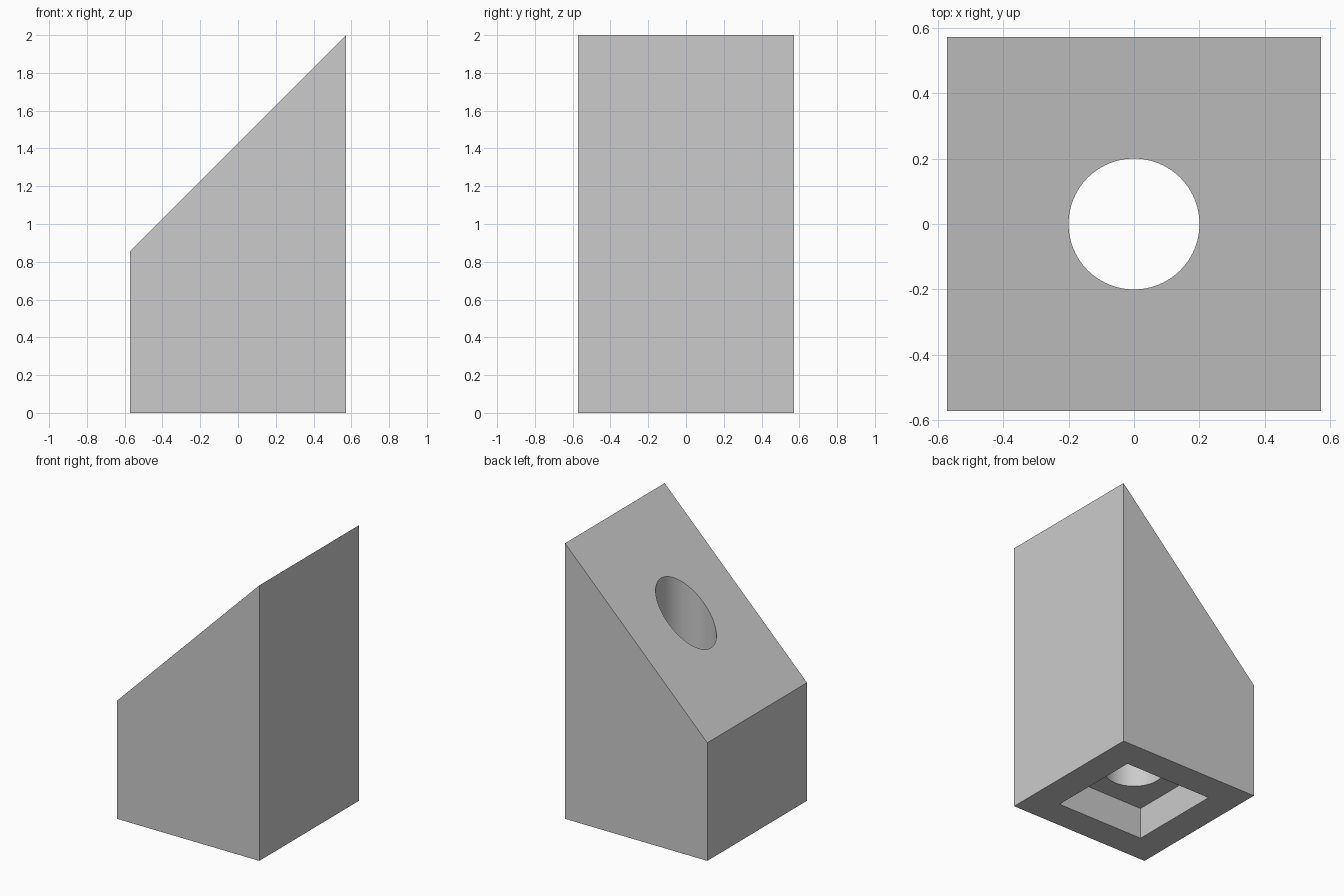
import bpy
import bmesh
import math

default = bpy.data.objects.get("Cube")
if default:
    bpy.data.objects.remove(default, do_unlink=True)

HALF = 4 / 7            # half width of the square footprint
LOW, HIGH = 6 / 7, 2.0  # heights of the two ends of the slope
HOLE_RADIUS = 0.2
POCKET_HALF, POCKET_DEPTH = 0.355, 0.23

grey = bpy.data.materials.new("grey")
grey.use_nodes = True
colour = (0.6, 0.6, 0.6, 1)
grey.diffuse_color = colour
grey.node_tree.nodes["Principled BSDF"].inputs["Base Color"].default_value = colour


def add_object(name, bm):
    bmesh.ops.recalc_face_normals(bm, faces=bm.faces)
    mesh = bpy.data.meshes.new(name)
    bm.to_mesh(mesh)
    bm.free()
    mesh.materials.append(grey)
    obj = bpy.data.objects.new(name, mesh)
    bpy.context.collection.objects.link(obj)
    return obj


def cut(target, cutter):
    """Subtract the cutter from the target, then discard it."""
    cutter.hide_render = True
    mod = target.modifiers.new(cutter.name, 'BOOLEAN')
    mod.operation = 'DIFFERENCE'
    mod.solver = 'EXACT'
    mod.object = cutter
    bpy.context.view_layer.objects.active = target
    bpy.ops.object.modifier_apply(modifier=mod.name)
    bpy.data.objects.remove(cutter, do_unlink=True)


# Sloped block: a side profile extruded from front to back
bm = bmesh.new()
profile = [(-HALF, 0), (HALF, 0), (HALF, HIGH), (-HALF, LOW)]
face = bm.faces.new([bm.verts.new((x, -HALF, z)) for x, z in profile])
ext = bmesh.ops.extrude_face_region(bm, geom=[face])
bmesh.ops.translate(bm, vec=(0, 2 * HALF, 0),
                    verts=[v for v in ext["geom"] if isinstance(v, bmesh.types.BMVert)])
block = add_object("sloped_block", bm)

# Square pocket in the underside
bm = bmesh.new()
bmesh.ops.create_cube(bm, size=2)
bmesh.ops.scale(bm, vec=(POCKET_HALF, POCKET_HALF, POCKET_DEPTH), verts=bm.verts)
cut(block, add_object("pocket_cutter", bm))

# Round vertical hole through the middle
bm = bmesh.new()
bmesh.ops.create_cone(bm, cap_ends=True, segments=96, radius1=HOLE_RADIUS,
                      radius2=HOLE_RADIUS, depth=6)
cut(block, add_object("hole_cutter", bm))

# Smooth hole wall, crisp edges elsewhere
block.select_set(True)
bpy.context.view_layer.objects.active = block
bpy.ops.object.shade_smooth_by_angle(angle=math.radians(30))
